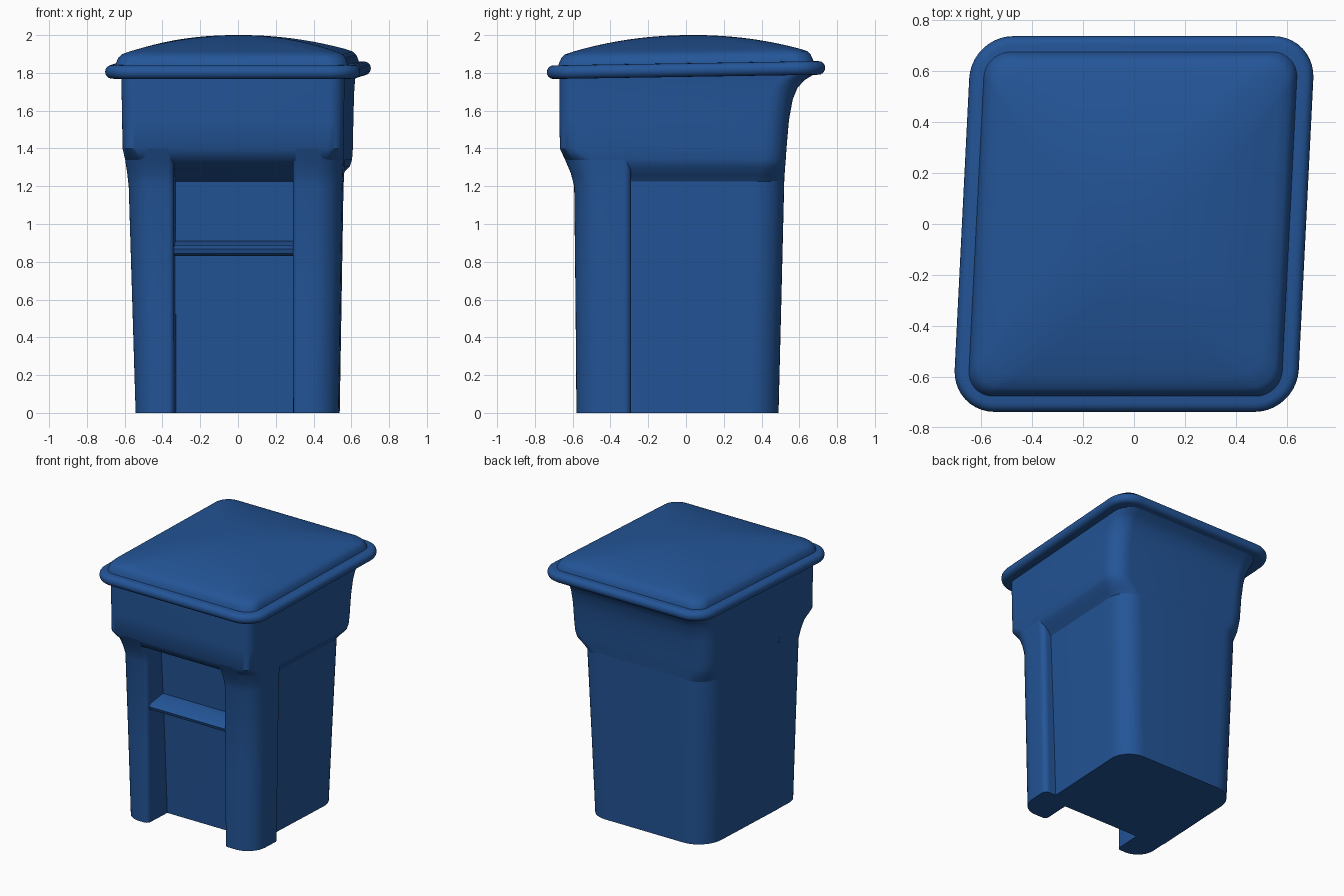
import bpy, bmesh, math

SHEAR = 0.05   # the whole bin leans slightly sideways from front to back

blue = bpy.data.materials.new("bin blue")
blue.diffuse_color = (0.017, 0.09, 0.31, 1)


def rounded_rect(x0, x1, y0, y1, radii, steps=10):
    """Outline, counter-clockwise; radii: back right, back left, front left, front right."""
    if not isinstance(radii, (tuple, list)):
        radii = [radii] * 4
    corners = [(x1, y1, -1, -1), (x0, y1, 1, -1), (x0, y0, 1, 1), (x1, y0, -1, 1)]
    pts = []
    for i, (cx, cy, sx, sy) in enumerate(corners):
        r = radii[i]
        for k in range(steps + 1):
            a = math.pi / 2 * (i + k / steps)
            pts.append((cx + sx * r + r * math.cos(a), cy + sy * r + r * math.sin(a)))
    return pts


def loft(name, rings, tilt=0.0, angle=35):
    """Skin rings of (z, x0, x1, y0, y1, radii) into a closed solid."""
    bm = bmesh.new()
    loops = []
    for z, x0, x1, y0, y1, r in rings:
        loops.append([bm.verts.new((x + SHEAR * y, y, z + tilt * y))
                      for x, y in rounded_rect(x0, x1, y0, y1, r)])
    n = len(loops[0])
    for a, b in zip(loops, loops[1:]):
        for i in range(n):
            j = (i + 1) % n
            bm.faces.new((a[i], a[j], b[j], b[i]))
    bm.faces.new(list(reversed(loops[0])))
    bm.faces.new(loops[-1])
    bmesh.ops.recalc_face_normals(bm, faces=bm.faces)
    me = bpy.data.meshes.new(name)
    bm.to_mesh(me)
    bm.free()
    me.materials.append(blue)
    ob = bpy.data.objects.new(name, me)
    bpy.context.collection.objects.link(ob)
    bpy.ops.object.select_all(action='DESELECT')
    ob.select_set(True)
    bpy.context.view_layer.objects.active = ob
    bpy.ops.object.shade_smooth_by_angle(angle=math.radians(angle))
    return ob


# Recessed core of the bin (front panel, side panels, back wall)
core_r = (0.16, 0.18, 0.05, 0.05)
loft("body_core", [
    (0.00, -0.523, 0.462, -0.365, 0.490, core_r),
    (0.60, -0.541, 0.482, -0.395, 0.505, core_r),
    (1.30, -0.561, 0.508, -0.435, 0.522, core_r),
])

# Front legs, flaring forward into the collar
left_r = (0.02, 0.004, 0.14, 0.03)
right_r = (0.04, 0.02, 0.03, 0.14)
profile = [(0.00, 0.00, -0.580), (0.60, 0.50, -0.585), (1.20, 1.00, -0.592),
           (1.27, 1.20, -0.610), (1.34, 1.45, -0.640), (1.40, 1.65, -0.668)]
loft("front_leg_left", [(z, -0.520 - 0.036 * t, -0.31, y, -0.27, left_r)
                        for z, t, y in profile])
loft("front_leg_right", [(z, 0.32, 0.555 + 0.020 * t, y, -0.29, right_r)
                         for z, t, y in profile])

# Lift bar across the front recess, with a sloping top
loft("lift_bar", [
    (0.830, -0.32, 0.33, -0.530, -0.39, 0.005),
    (0.845, -0.32, 0.33, -0.560, -0.39, 0.005),
    (0.868, -0.32, 0.33, -0.568, -0.39, 0.005),
    (0.885, -0.32, 0.33, -0.545, -0.39, 0.005),
    (0.912, -0.32, 0.33, -0.405, -0.39, 0.005),
])

# Upper collar: sloping underside, straight wall, flared back under the hinge
collar_r = (0.13, 0.13, 0.08, 0.08)
loft("collar", [
    (1.225, -0.556, 0.505, -0.430, 0.519, (0.16, 0.18, 0.05, 0.05)),
    (1.260, -0.560, 0.530, -0.480, 0.522, (0.15, 0.16, 0.07, 0.07)),
    (1.305, -0.566, 0.572, -0.570, 0.525, (0.13, 0.13, 0.13, 0.13)),
    (1.340, -0.572, 0.584, -0.636, 0.528, (0.13, 0.13, 0.13, 0.13)),
    (1.400, -0.582, 0.588, -0.668, 0.532, collar_r),
    (1.550, -0.584, 0.590, -0.669, 0.545, collar_r),
    (1.660, -0.586, 0.592, -0.670, 0.565, collar_r),
    (1.720, -0.587, 0.593, -0.670, 0.590, collar_r),
    (1.760, -0.588, 0.595, -0.670, 0.625, collar_r),
    (1.800, -0.588, 0.597, -0.670, 0.690, collar_r),
])

# Rolled rim of the lid: rounded cross-section
rim = []
for k in range(9):
    a = math.pi * (k / 8 - 0.5)
    o = 0.035 * math.cos(a)
    rim.append((1.815 + 0.036 * math.sin(a), -0.64 - o, 0.64 + o,
                -0.702 - o, 0.702 + o, 0.13 + o))
loft("lid_rim", rim, tilt=0.016, angle=50)

# Domed lid: raised step, then shallow dome whose rings get rounder toward the middle
lid = [
    (1.835, -0.622, 0.614, -0.680, 0.680, 0.10),
    (1.862, -0.616, 0.608, -0.672, 0.672, 0.10),
    (1.888, -0.606, 0.598, -0.660, 0.660, 0.10),
    (1.906, -0.588, 0.580, -0.642, 0.642, 0.10),
]
for k in range(1, 15):
    s = 1 - k / 14.5
    lid.append((1.908 + 0.092 * (1 - s ** 2.1), -0.588 * s, 0.580 * s,
                -0.642 * s, 0.642 * s, (0.10 + 0.44 * (1 - s)) * s))
loft("lid_dome", lid, tilt=0.014, angle=50)
